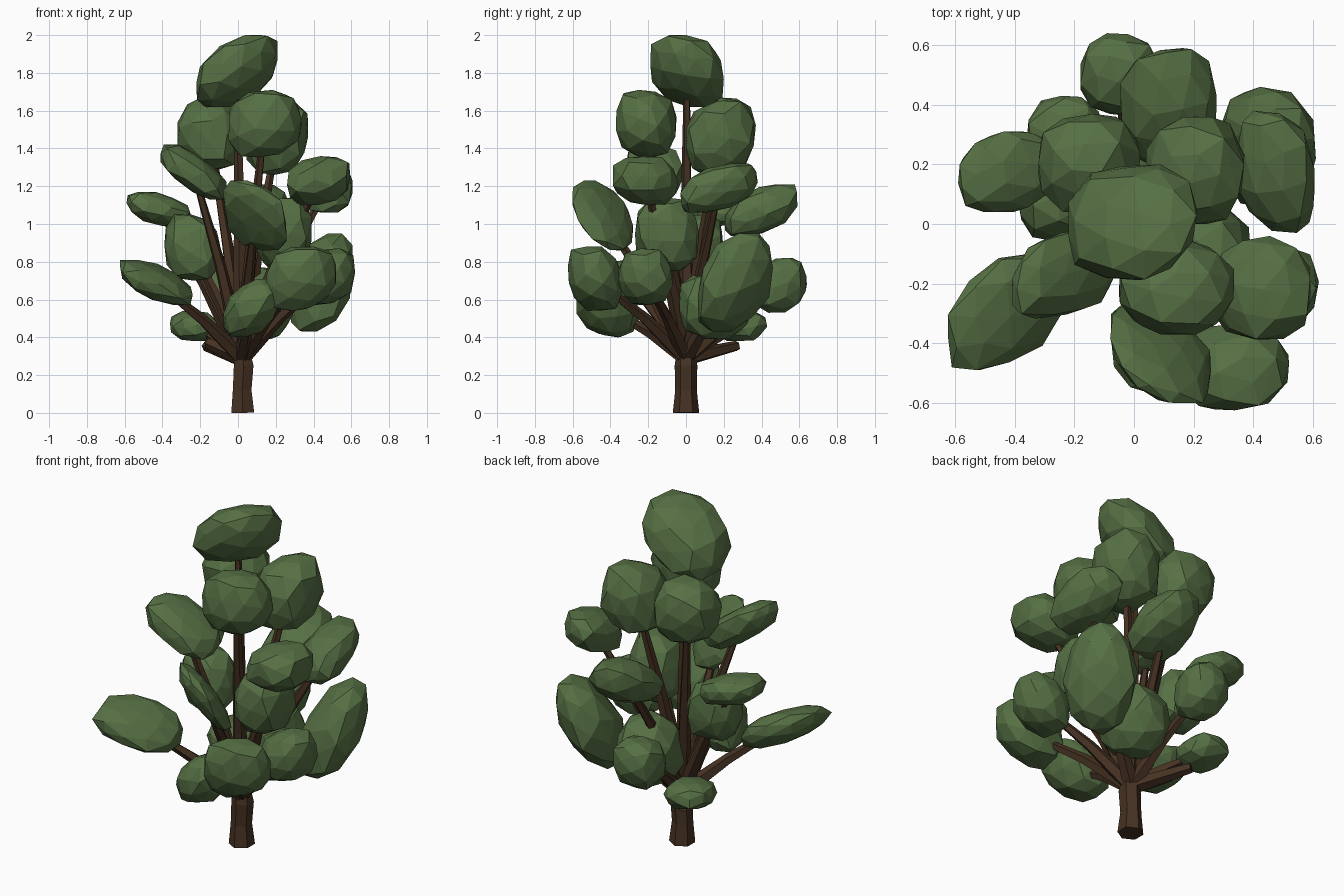
import bpy, bmesh, math, random
from mathutils import Vector, Matrix

if "Cube" in bpy.data.objects:
    bpy.data.objects.remove(bpy.data.objects["Cube"])

random.seed(4)


def material(name, rgb):
    m = bpy.data.materials.new(name)
    m.diffuse_color = (*rgb, 1)
    m.use_nodes = True
    m.node_tree.nodes["Principled BSDF"].inputs["Base Color"].default_value = m.diffuse_color
    return m


LEAF = material("leaf green", (0.093, 0.162, 0.058))
BARK = material("bark brown", (0.060, 0.031, 0.016))


def finish(bm, name, mat):
    bmesh.ops.recalc_face_normals(bm, faces=bm.faces)
    me = bpy.data.meshes.new(name)
    bm.to_mesh(me)
    bm.free()
    me.materials.append(mat)
    ob = bpy.data.objects.new(name, me)
    bpy.context.collection.objects.link(ob)


def clump(name, tilt, x0, x1, y0, y1, z0, z1):
    """Chunky faceted ellipsoid filling a box, leaning by xy, xz, yz tilt."""
    half = Vector((x1 - x0, y1 - y0, z1 - z0)) / 2
    mid = Vector((x0 + x1, y0 + y1, z0 + z1)) / 2
    a, b, c = tilt or (0, 0.5 * mid.x, 0.4 * mid.y)
    # Cholesky factor turns the unit sphere into a tilted ellipsoid
    l22 = math.sqrt(1 - a * a)
    l32 = (c - a * b) / l22
    l33 = math.sqrt(max(0.1, 1 - b * b - l32 * l32))
    lean = Matrix(((1, 0, 0), (a, l22, 0), (b, l32, l33)))
    bm = bmesh.new()
    bmesh.ops.create_icosphere(bm, subdivisions=2, radius=1)
    spin = Matrix.Rotation(random.uniform(0, 6), 3, 'Z') @ Matrix.Rotation(random.uniform(0, 6), 3, 'X')
    for v in bm.verts:
        q = spin @ v.co
        q /= sum(abs(t) ** 2.5 for t in q) ** 0.4      # slightly boxy
        p = lean @ q * random.uniform(0.95, 1.08)
        v.co = mid + Vector([max(-1, min(1, t)) * h for t, h in zip(p, half)])
    # a convex hull gives the large uneven facets
    hull = bmesh.ops.convex_hull(bm, input=bm.verts)
    bmesh.ops.delete(bm, geom=[f for f in bm.faces if f not in set(hull["geom"])], context='FACES')
    bmesh.ops.delete(bm, geom=[v for v in bm.verts if not v.link_faces], context='VERTS')
    finish(bm, name, LEAF)
    return mid


def limb(name, rings, sides):
    """Tapered limb through (point, radius) rings."""
    bm = bmesh.new()
    d = (rings[-1][0] - rings[0][0]).to_track_quat('Z', 'Y')
    loops = []
    for p, r in rings:
        loops.append([bm.verts.new(p + d @ Vector((r * math.cos(t), r * math.sin(t), 0)))
                      for t in (2 * math.pi * i / sides for i in range(sides))])
    for lo, hi in zip(loops, loops[1:]):
        for i in range(sides):
            j = (i + 1) % sides
            bm.faces.new((lo[i], lo[j], hi[j], hi[i]))
    bm.faces.new(loops[0])
    bm.faces.new(loops[-1])
    finish(bm, name, BARK)


# Foliage boxes: x, y and z ranges, from the crown down
CLUMPS = [
    (-.22, .21, -.19, .20, 1.62, 2),
    (-.32, .02, .03, .37, 1.29, 1.67),
    (-.06, .34, -.37, -.05, 1.35, 1.71),
    (.04, .37, 0, .36, 1.26, 1.66),
    (-.41, -.06, -.32, -.02, 1.13, 1.42),
    (.34, .61, -.03, .38, 1.06, 1.32),
    (-.59, -.25, .04, .31, .99, 1.17),
    (-.08, .26, -.60, -.28, .86, 1.23),
    (-.05, .28, .20, .59, .93, 1.21),
    (.10, .39, -.27, .07, .75, 1.14),
    (-.39, -.09, -.06, .20, .70, 1.05),
    (-.63, -.24, -.49, -.10, .57, .81),
    (.14, .52, -.63, -.34, .54, .88),
    (.32, .62, -.36, -.07, .57, .87),
    (.28, .61, .06, .46, .43, .95),
    (-.36, -.10, .15, .43, .38, .54),
    (-.08, .22, -.58, -.25, .40, .71),
    (-.18, .08, .36, .64, .53, .82),
    (-.04, .29, -.04, .34, .39, .77),
    (.26, .60, -.39, -.04, 1.10, 1.36),
]
# Clumps that lean clearly
TILTS = {1: (.1, .45, -.2), 5: (.3, -.7, -.1), 6: (-.2, 0, .45),
         7: (.2, -.4, 0), 8: (-.4, -.4, -.5), 9: (0, 0, .5),
         12: (.4, -.6, -.1), 15: (0, .4, .35), 17: (-.2, .4, -.2)}

# Trunk with flared foot
limb("trunk", [(Vector((.025, 0, 0)), .07), (Vector((.022, 0, .12)), .057),
               (Vector((.03, 0, .25)), .06), (Vector((.015, 0, .36)), .045)], 6)

# One branch from the fork into every clump
fork = Vector((.02, 0, .29))
for i, box in enumerate(CLUMPS, 1):
    mid = clump(f"foliage_clump_{i}", TILTS.get(i), *box)
    span = mid - fork
    # steep branches hug the trunk before spreading
    bend = fork + Vector((span.x * .45, span.y * .45, span.z * .5))
    limb(f"branch_{i}", [(fork, .045), (bend, .031), (mid, .016)], 5)

# Low broken stubs at the back left
limb("branch_stub", [(fork, .045), (Vector((-.17, .27, .355)), .028)], 5)
limb("branch_stub_short", [(fork, .045), (Vector((-.16, .12, .37)), .03)], 5)
